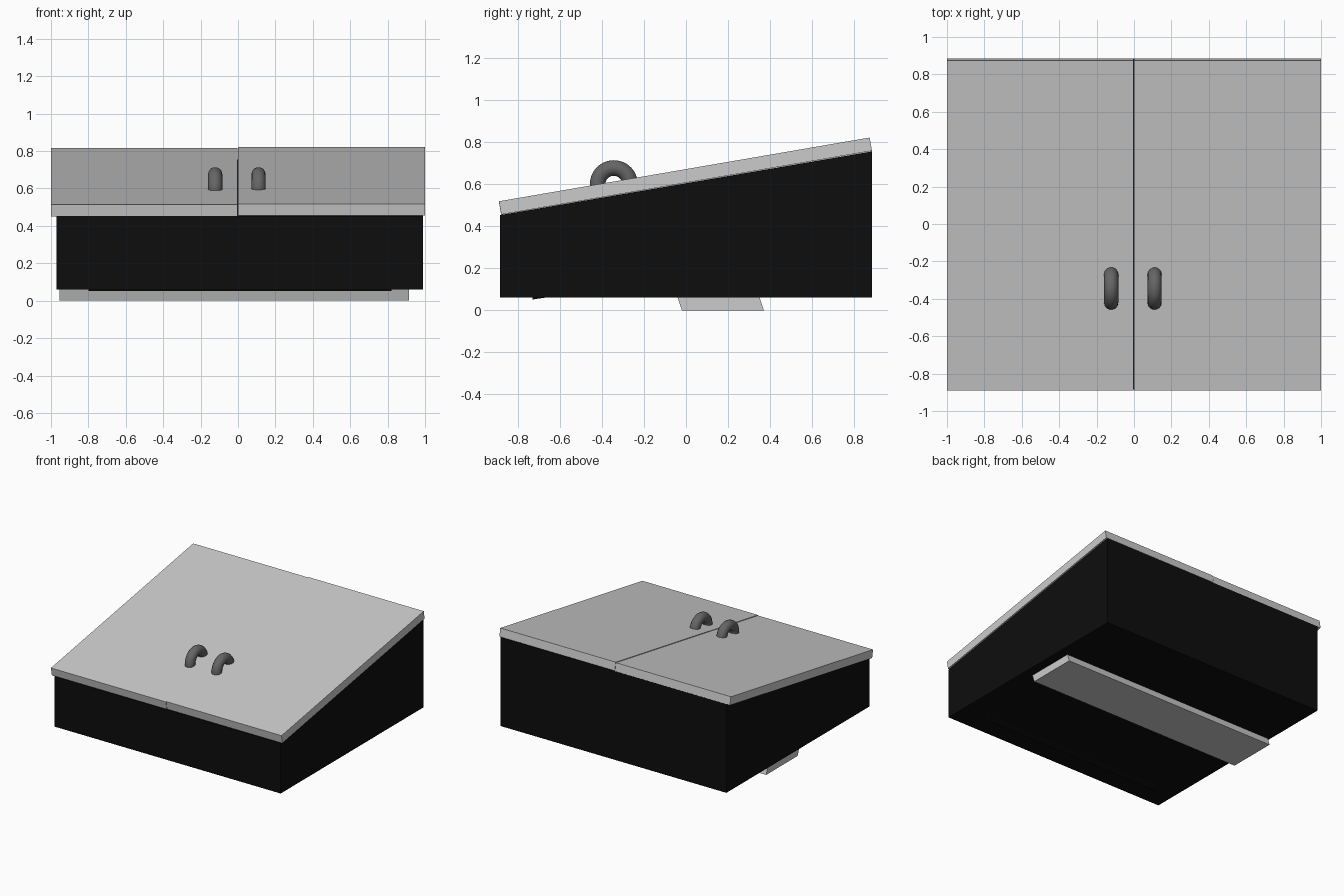
import bpy, bmesh, math

if "Cube" in bpy.data.objects:
    bpy.data.objects.remove(bpy.data.objects["Cube"])

def material(name, v):
    m = bpy.data.materials.new(name)
    m.diffuse_color = (v, v, v, 1)
    m.use_nodes = True
    m.node_tree.nodes["Principled BSDF"].inputs["Base Color"].default_value = m.diffuse_color
    return m

black = material("black", 0.004)
charcoal = material("charcoal", 0.13)

def prism(name, profile, x0, x1, mat=None):
    """Extrude a (y, z) side profile from x0 to x1."""
    bm = bmesh.new()
    face = bm.faces.new([bm.verts.new((x0, y, z)) for y, z in profile])
    ext = bmesh.ops.extrude_face_region(bm, geom=[face])
    moved = [g for g in ext["geom"] if isinstance(g, bmesh.types.BMVert)]
    bmesh.ops.translate(bm, verts=moved, vec=(x1 - x0, 0, 0))
    bmesh.ops.recalc_face_normals(bm, faces=bm.faces)
    me = bpy.data.meshes.new(name)
    bm.to_mesh(me)
    bm.free()
    ob = bpy.data.objects.new(name, me)
    bpy.context.collection.objects.link(ob)
    if mat:
        me.materials.append(mat)
    return ob

# Sloped bin body
prism("body", [(-0.885, 0.06), (0.885, 0.06), (0.885, 0.755), (-0.885, 0.452)],
      -0.97, 0.99, black)

# Thin strip peeking out under the front
prism("underside_strip", [(-0.73, 0.051), (-0.67, 0.06), (-0.67, 0.1), (-0.73, 0.1)],
      -0.8, 0.82, black)

# Leaning foot bar
prism("foot_bar", [(-0.02, 0), (0.37, 0), (0.345, 0.075), (-0.045, 0.075)], -0.955, 0.915)

# Two sloped doors, the right one sitting a hair higher
for side, x0, x1, dz in (("left", -1.0, -0.003, 0), ("right", -0.001, 1.0, 0.004)):
    prism(side + "_door", [(-0.878, 0.451 + dz), (0.884, 0.754 + dz),
                           (0.873, 0.817 + dz), (-0.889, 0.514 + dz)], x0, x1)

# Arched handles whose ends sink into the doors
for side, x in (("left", -0.122), ("right", 0.11)):
    arc = bpy.data.curves.new(side + "_handle", "CURVE")
    arc.dimensions = "3D"
    arc.bevel_depth = 0.038
    arc.bevel_resolution = 5
    arc.use_fill_caps = True
    sp = arc.splines.new("POLY")
    n = 33
    sp.points.add(n - 1)
    for i, p in enumerate(sp.points):
        a = math.radians(-15 + 210 * i / (n - 1))
        p.co = (x, -0.343 + 0.077 * math.cos(a), 0.599 + 0.077 * math.sin(a), 1)
    sp.use_smooth = True
    arc.materials.append(charcoal)
    ob = bpy.data.objects.new(side + "_handle", arc)
    bpy.context.collection.objects.link(ob)
